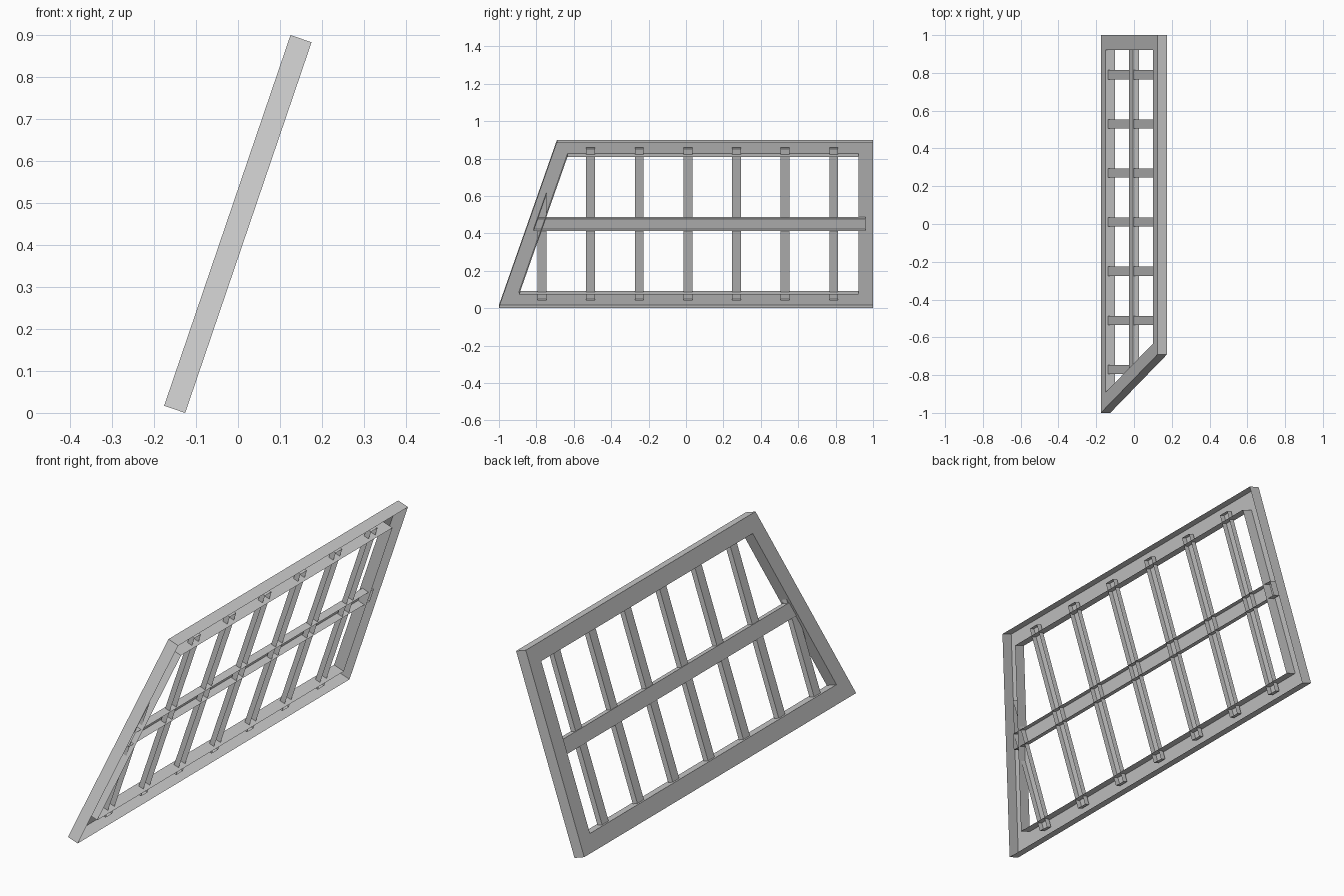
import bpy, bmesh
from mathutils import Vector

if "Cube" in bpy.data.objects:
    bpy.data.objects.remove(bpy.data.objects["Cube"])

# Leaning plane: y runs along the panel, v up the slope, w through its thickness
UP = Vector((0.3227, 0, 0.9465))
OUT = Vector((0.9465, 0, -0.3227))
ORIGIN = Vector((-0.176, 0, 0.017))
HEIGHT, DEPTH, WIDTH = 0.933, 0.053, 0.078
SLANT = 0.31 / HEIGHT


def point(y, v, w):
    return ORIGIN + Vector((0, y, 0)) + UP * v + OUT * w


def slant_y(v, inset=0):
    return -1 + SLANT * v + inset * 1.054


def finish(name, bm):
    mesh = bpy.data.meshes.new(name)
    bm.to_mesh(mesh)
    bm.free()
    bpy.context.collection.objects.link(bpy.data.objects.new(name, mesh))


def bar(name, outline, w0, w1):
    """Hollow bar: back face and side walls, open at the front."""
    bm = bmesh.new()
    back = [bm.verts.new(point(y, v, w0)) for y, v in outline]
    front = [bm.verts.new(point(y, v, w1)) for y, v in outline]
    bm.faces.new(back[::-1])
    for i in range(len(back)):
        j = (i + 1) % len(back)
        bm.faces.new((back[i], back[j], front[j], front[i]))
    finish(name, bm)


def trapezium(inset):
    lo, hi = inset, HEIGHT - inset
    return [(slant_y(lo, inset), lo), (1 - inset, lo),
            (1 - inset, hi), (slant_y(hi, inset), hi)]


# Outer frame: mitred channel, open at the front
bm = bmesh.new()
rings = [[bm.verts.new(point(y, v, w)) for y, v in trapezium(inset)]
         for inset, w in ((0, DEPTH), (0, 0), (WIDTH, 0), (WIDTH, DEPTH))]
for a, b in zip(rings, rings[1:]):
    for i in range(4):
        j = (i + 1) % 4
        bm.faces.new((b[i], b[j], a[j], a[i]))
finish("outer_frame", bm)

# Middle rail, ending halfway into the frame
MID = WIDTH / 2
lo, hi = HEIGHT / 2 - 0.0335, HEIGHT / 2 + 0.0335
bar("middle_rail", [(slant_y(lo, MID), lo), (1 - MID, lo),
                    (1 - MID, hi), (slant_y(hi, MID), hi)], 0.010, 0.044)

# Upright bars; the first is cut off by the slanted side
for k in range(7):
    y0 = -0.77 + 0.26 * k - 0.024
    y1 = y0 + 0.048
    tops = [min(HEIGHT - MID, (y + 1 - MID * 1.054) / SLANT) for y in (y0, y1)]
    bar(f"upright_bar_{k + 1}",
        [(y0, MID), (y1, MID), (y1, tops[1]), (y0, tops[0])], 0.014, 0.039)
